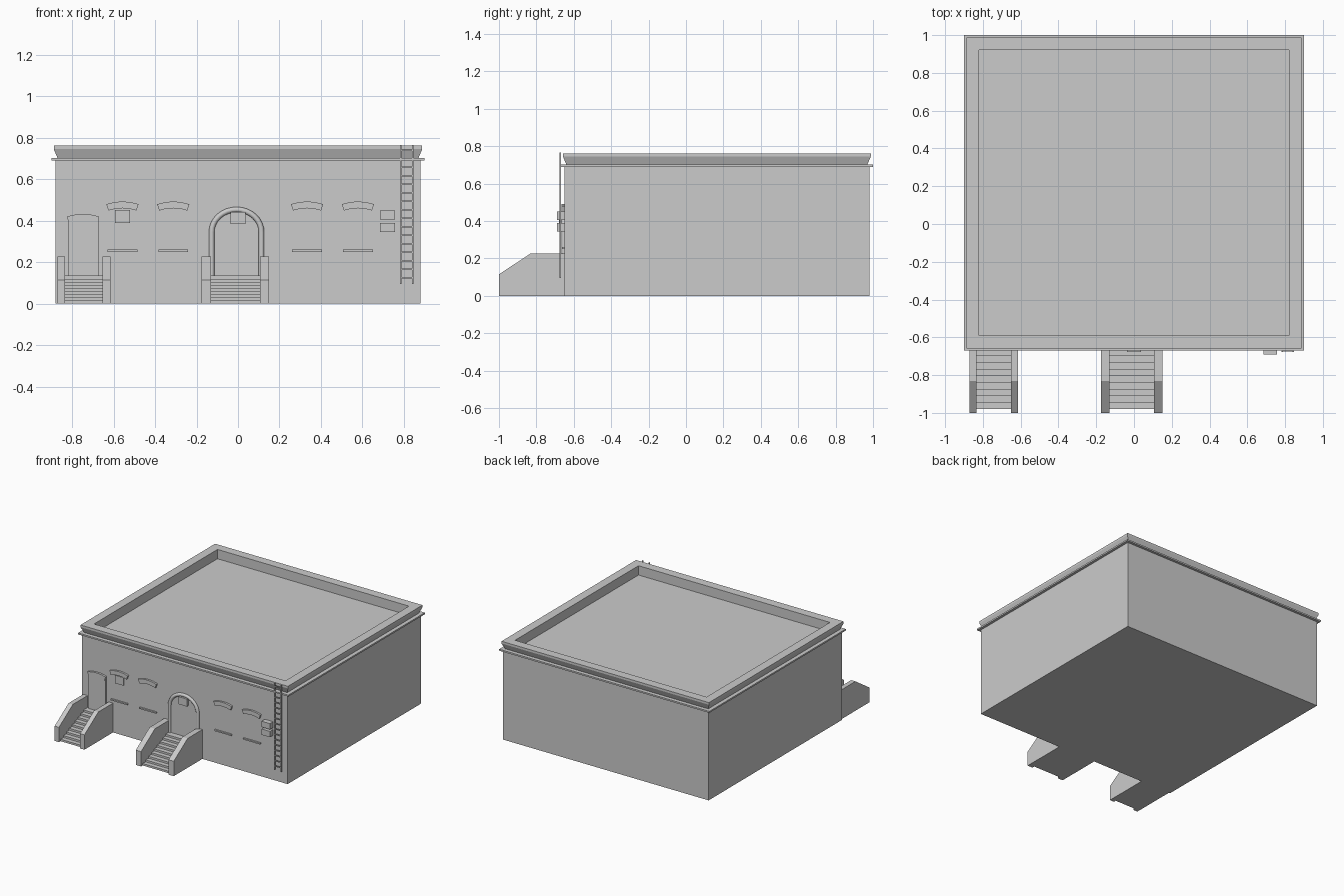
import bpy, bmesh, math

if "Cube" in bpy.data.objects:
    bpy.data.objects.remove(bpy.data.objects["Cube"])

FRONT = -0.65


def smooth_by_angle(ob, degrees):
    bpy.ops.object.select_all(action='DESELECT')
    ob.select_set(True)
    bpy.context.view_layer.objects.active = ob
    bpy.ops.object.shade_smooth_by_angle(angle=math.radians(degrees))


def finish(name, bm, smooth=False):
    bmesh.ops.recalc_face_normals(bm, faces=bm.faces)
    me = bpy.data.meshes.new(name)
    bm.to_mesh(me)
    bm.free()
    ob = bpy.data.objects.new(name, me)
    bpy.context.collection.objects.link(ob)
    if smooth:
        smooth_by_angle(ob, 40)
    return ob


def add_prism(bm, pts, axis, a, b):
    """Extrude a 2D outline: axis 'y' takes (x, z) points, axis 'x' takes (y, z)."""
    put = (lambda p, t: (p[0], t, p[1])) if axis == 'y' else (lambda p, t: (t, p[0], p[1]))
    va = [bm.verts.new(put(p, a)) for p in pts]
    vb = [bm.verts.new(put(p, b)) for p in pts]
    bm.faces.new(va)
    bm.faces.new(vb[::-1])
    n = len(pts)
    for i in range(n):
        j = (i + 1) % n
        bm.faces.new((va[i], vb[i], vb[j], va[j]))


def add_box(bm, x0, x1, y0, y1, z0, z1):
    add_prism(bm, [(x0, z0), (x1, z0), (x1, z1), (x0, z1)], 'y', y0, y1)


def prism(name, pts, axis, a, b, smooth=False):
    bm = bmesh.new()
    add_prism(bm, pts, axis, a, b)
    return finish(name, bm, smooth)


def box(name, *dims):
    bm = bmesh.new()
    add_box(bm, *dims)
    return finish(name, bm)


# One shell of stacked rectangular rings (inset from the ledge, z):
# walls, ledge, flared parapet and the roof sunk behind it
bm = bmesh.new()
rings = []
for inset, z in [(0.02, 0), (0.02, 0.69), (0, 0.69), (0, 0.702), (0.03, 0.702),
                 (0.012, 0.745), (0.012, 0.762), (0.08, 0.762), (0.08, 0.69)]:
    x, y0, y1 = 0.9 - inset, -0.67 + inset, 1.0 - inset
    rings.append([bm.verts.new((px, py, z)) for px, py in
                  [(-x, y0), (x, y0), (x, y1), (-x, y1)]])
for lo, hi in zip(rings, rings[1:]):
    for i in range(4):
        j = (i + 1) % 4
        bm.faces.new((lo[i], lo[j], hi[j], hi[i]))
bm.faces.new(rings[0][::-1])
bm.faces.new(rings[-1])
finish("building_shell", bm)


# Entrance stairs: stepped flight between two sloped side walls
def stairs(name, x0, x1, wall, steps=9):
    top, y0, y1 = 0.135, -0.98, -0.70
    outline = [(FRONT, 0), (y0, 0)]
    for i in range(steps):
        y = y0 + (y1 - y0) * i / (steps - 1)
        if i:
            outline.append((y, top * i / steps))
        outline.append((y, top * (i + 1) / steps))
    outline.append((FRONT, top))
    prism(name + "_steps", outline, 'x', x0 + wall, x1 - wall)
    cheek = [(FRONT, 0), (-1.0, 0), (-1.0, 0.115), (-0.83, 0.227), (FRONT, 0.227)]
    prism(name + "_left_wall", cheek, 'x', x0, x0 + wall)
    prism(name + "_right_wall", cheek, 'x', x1 - wall, x1)


stairs("side_stairs", -0.87, -0.615, 0.037)
stairs("main_stairs", -0.175, 0.15, 0.045)


# Curved lintels above the windows and the side door
def lintel(name, cx, top):
    r, thick, half = 0.24, 0.032, 0.33
    angles = [-half + 2 * half * i / 8 for i in range(9)]
    arc = lambda rad: [(cx + rad * math.sin(t), top - r + rad * math.cos(t)) for t in angles]
    prism(name, arc(r) + arc(r - thick)[::-1], 'y', FRONT - 0.015, FRONT + 0.01, True)


for i, cx in enumerate((-0.557, -0.312, 0.333, 0.578)):
    lintel(f"window_lintel_{i + 1}", cx, 0.492)
    box(f"window_sill_{i + 1}", cx - 0.072, cx + 0.072, FRONT - 0.012, FRONT + 0.01, 0.25, 0.26)
lintel("side_door_lintel", -0.747, 0.432)

# Doors
box("side_door", -0.82, -0.672, FRONT - 0.009, FRONT + 0.01, 0.13, 0.405)
CX, SPRING, RX, RZ = -0.007, 0.345, 0.12, 0.108
arch = [(CX + RX * math.cos(math.pi * i / 16), SPRING + RZ * math.sin(math.pi * i / 16))
        for i in range(17)]
path = [(CX + RX, 0.13)] + arch + [(CX - RX, 0.13)]
prism("main_door", path, 'y', FRONT - 0.004, FRONT + 0.01)

# Rounded arch frame swept along the door outline
cu = bpy.data.curves.new("main_door_frame", 'CURVE')
cu.dimensions = '3D'
cu.bevel_depth = 0.0135
cu.bevel_resolution = 2
cu.use_fill_caps = True
sp = cu.splines.new('POLY')
sp.points.add(len(path) - 1)
for p, (x, z) in zip(sp.points, path):
    p.co = (x, FRONT - 0.003, z, 1)
frame = bpy.data.objects.new("main_door_frame", cu)
bpy.context.collection.objects.link(frame)
bpy.ops.object.select_all(action='DESELECT')
frame.select_set(True)
bpy.context.view_layer.objects.active = frame
bpy.ops.object.convert(target='MESH')
smooth_by_angle(bpy.context.view_layer.objects.active, 50)

# Wall plates and air units
box("window_plate", -0.594, -0.52, FRONT - 0.008, FRONT + 0.01, 0.39, 0.452)
box("door_plate", -0.036, 0.036, FRONT - 0.028, FRONT, 0.385, 0.443)
box("upper_air_unit", 0.685, 0.757, -0.69, FRONT + 0.01, 0.405, 0.45)
box("lower_air_unit", 0.685, 0.757, -0.69, FRONT + 0.01, 0.345, 0.39)

# Roof ladder
bm = bmesh.new()
for x in (0.781, 0.838):
    add_box(bm, x, x + 0.008, -0.677, -0.669, 0.095, 0.765)
for i in range(16):
    z = 0.125 + i * 0.041
    add_box(bm, 0.785, 0.842, -0.676, -0.67, z - 0.004, z + 0.004)
finish("ladder", bm)
